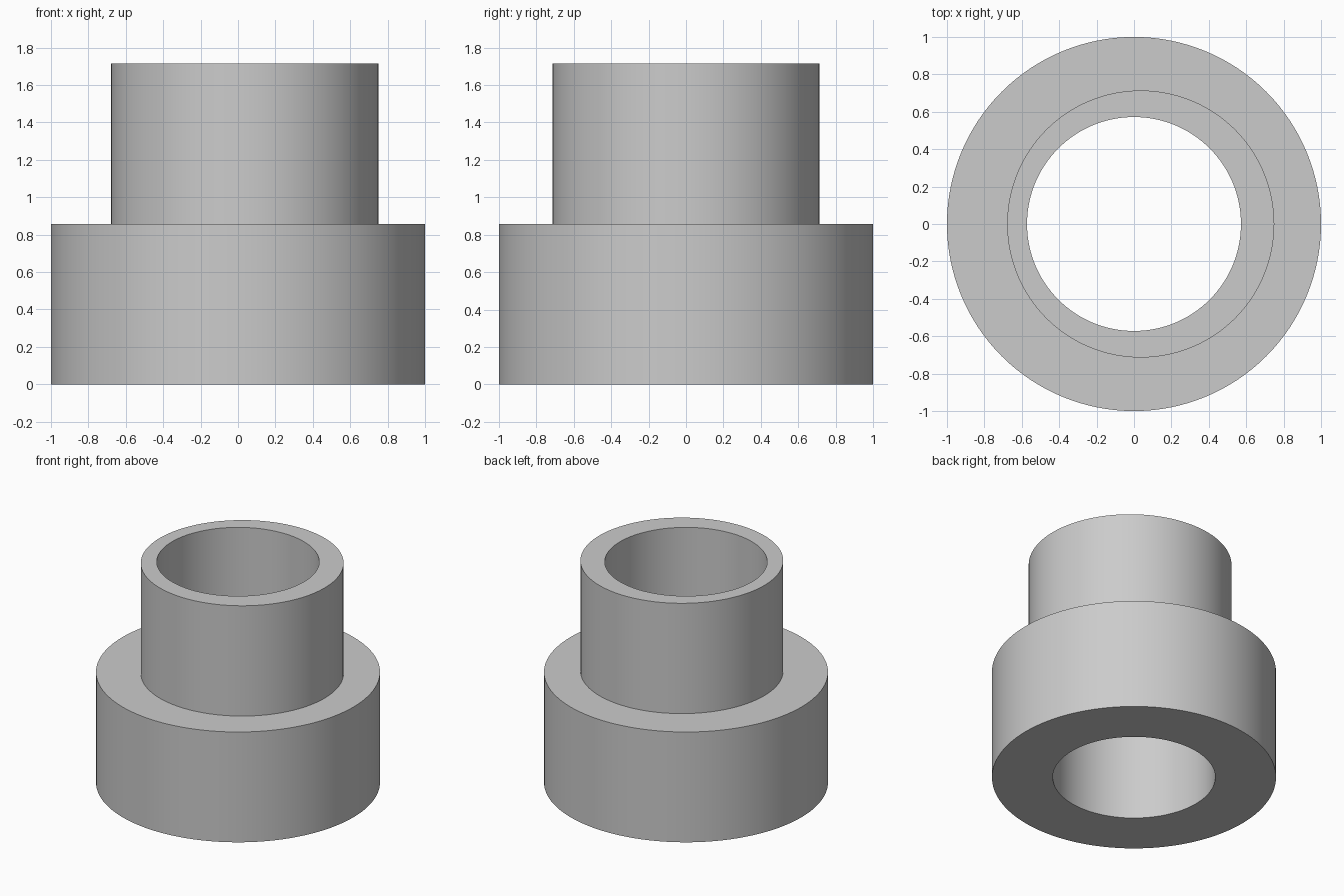
import bpy
import bmesh
from math import cos, sin, pi, radians

cube = bpy.data.objects.get("Cube")
if cube:
    bpy.data.objects.remove(cube, do_unlink=True)

SEGMENTS = 128
HOLE, COLLAR, BASE = 0.572, 0.714, 1.0   # radii
STEP, TOP = 0.857, 1.714                 # heights
OFFSET = 0.036                           # the collar sits off the bore axis

grey = bpy.data.materials.new("plain grey")
grey.use_nodes = True
colour = (0.6, 0.6, 0.6, 1)
grey.diffuse_color = colour
grey.node_tree.nodes["Principled BSDF"].inputs["Base Color"].default_value = colour


def ring(bm, radius, z, x=0.0):
    angles = [2 * pi * i / SEGMENTS for i in range(SEGMENTS)]
    return [bm.verts.new((x + radius * cos(a), radius * sin(a), z)) for a in angles]


# Stepped bushing: a closed loop of rings, from the bore's foot outwards and back
bm = bmesh.new()
rings = [
    ring(bm, HOLE, 0),
    ring(bm, BASE, 0),
    ring(bm, BASE, STEP),
    ring(bm, COLLAR, STEP, OFFSET),
    ring(bm, COLLAR, TOP, OFFSET),
    ring(bm, HOLE, TOP),
]
for lower, upper in zip(rings, rings[1:] + rings[:1]):
    for i in range(SEGMENTS):
        j = (i + 1) % SEGMENTS
        bm.faces.new((lower[i], lower[j], upper[j], upper[i]))
bmesh.ops.recalc_face_normals(bm, faces=bm.faces)

mesh = bpy.data.meshes.new("stepped_bushing")
bm.to_mesh(mesh)
bm.free()
mesh.materials.append(grey)
bushing = bpy.data.objects.new("stepped_bushing", mesh)
bpy.context.collection.objects.link(bushing)

# Smooth walls with crisp rims
bpy.ops.object.select_all(action="DESELECT")
bushing.select_set(True)
bpy.context.view_layer.objects.active = bushing
bpy.ops.object.shade_smooth_by_angle(angle=radians(30))
